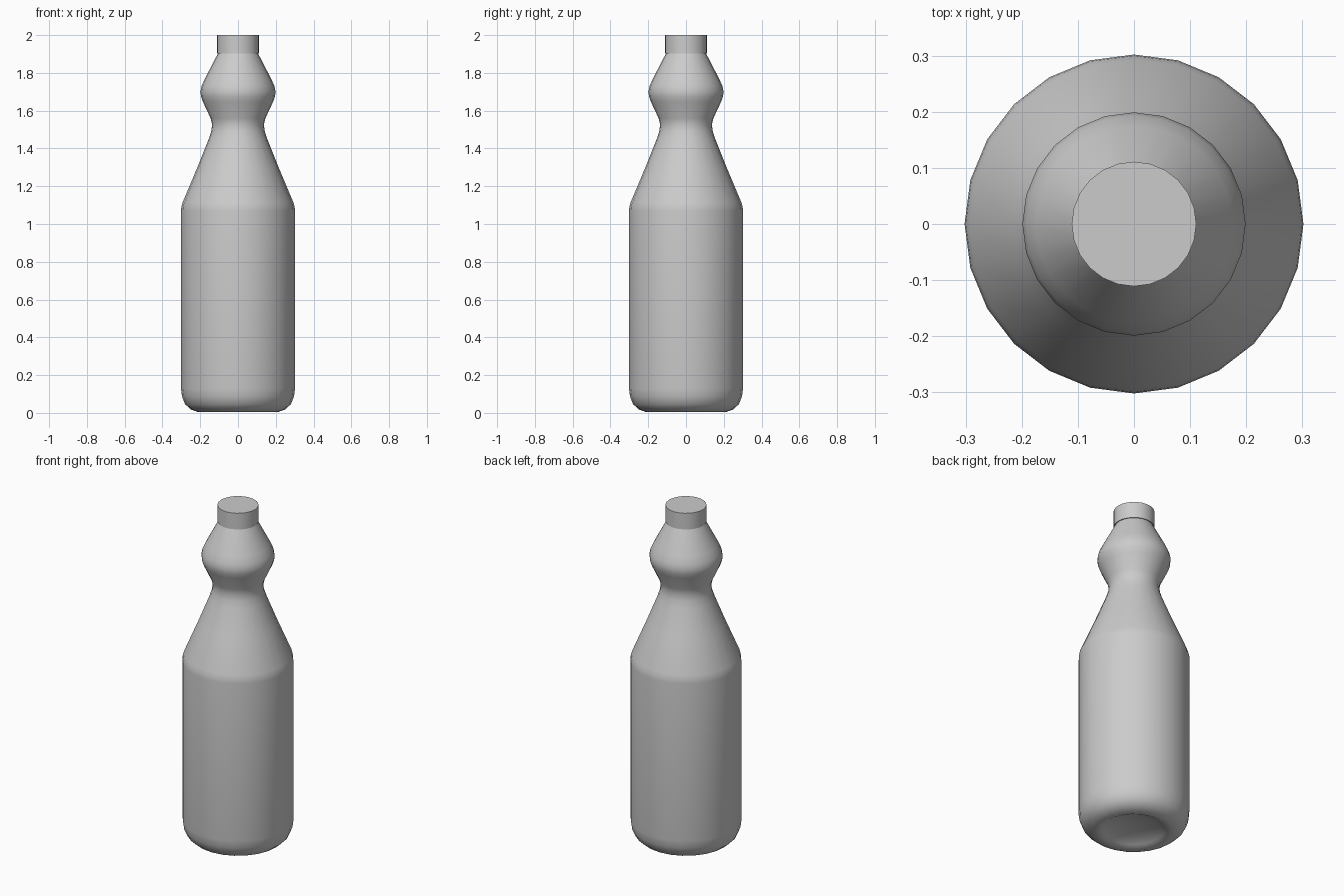
import bpy, bmesh, math

if "Cube" in bpy.data.objects:
    bpy.data.objects.remove(bpy.data.objects["Cube"])

SIDES = 24


def lathe(name, profile, angle):
    """Revolve (radius, z) points about z; radius 0 closes at a pole."""
    bm = bmesh.new()
    rings = []
    for r, z in profile:
        if r == 0:
            rings.append([bm.verts.new((0, 0, z))] * SIDES)
        else:
            rings.append([bm.verts.new((r * math.cos(2 * math.pi * i / SIDES),
                                        r * math.sin(2 * math.pi * i / SIDES), z))
                          for i in range(SIDES)])
    for low, high in zip(rings, rings[1:]):
        for i in range(SIDES):
            j = (i + 1) % SIDES
            bm.faces.new(list(dict.fromkeys((low[i], low[j], high[j], high[i]))))
    bmesh.ops.recalc_face_normals(bm, faces=bm.faces[:])
    mesh = bpy.data.meshes.new(name)
    bm.to_mesh(mesh)
    bm.free()
    obj = bpy.data.objects.new(name, mesh)
    bpy.context.collection.objects.link(obj)
    bpy.ops.object.select_all(action='DESELECT')
    obj.select_set(True)
    bpy.context.view_layer.objects.active = obj
    bpy.ops.object.shade_smooth_by_angle(angle=math.radians(angle))
    return obj


# Bottle: recessed base, rounded foot, straight body, sloped shoulder, bulged neck
lathe("bottle_body", [
    (0, 0.04), (0.12, 0.035), (0.165, 0.015), (0.185, 0.005), (0.21, 0.004),
    (0.25, 0.018), (0.28, 0.046), (0.296, 0.085), (0.302, 0.13),
    (0.302, 1.07), (0.300, 1.09), (0.293, 1.115),
    (0.215, 1.30), (0.155, 1.45), (0.142, 1.49), (0.137, 1.525), (0.145, 1.56),
    (0.185, 1.645), (0.196, 1.675), (0.199, 1.70), (0.193, 1.73),
    (0.175, 1.77), (0.105, 1.905), (0, 1.905)], 50)

# Cap: short plain cylinder
lathe("cap", [(0, 1.903), (0.111, 1.903), (0.111, 2.0), (0, 2.0)], 40)
